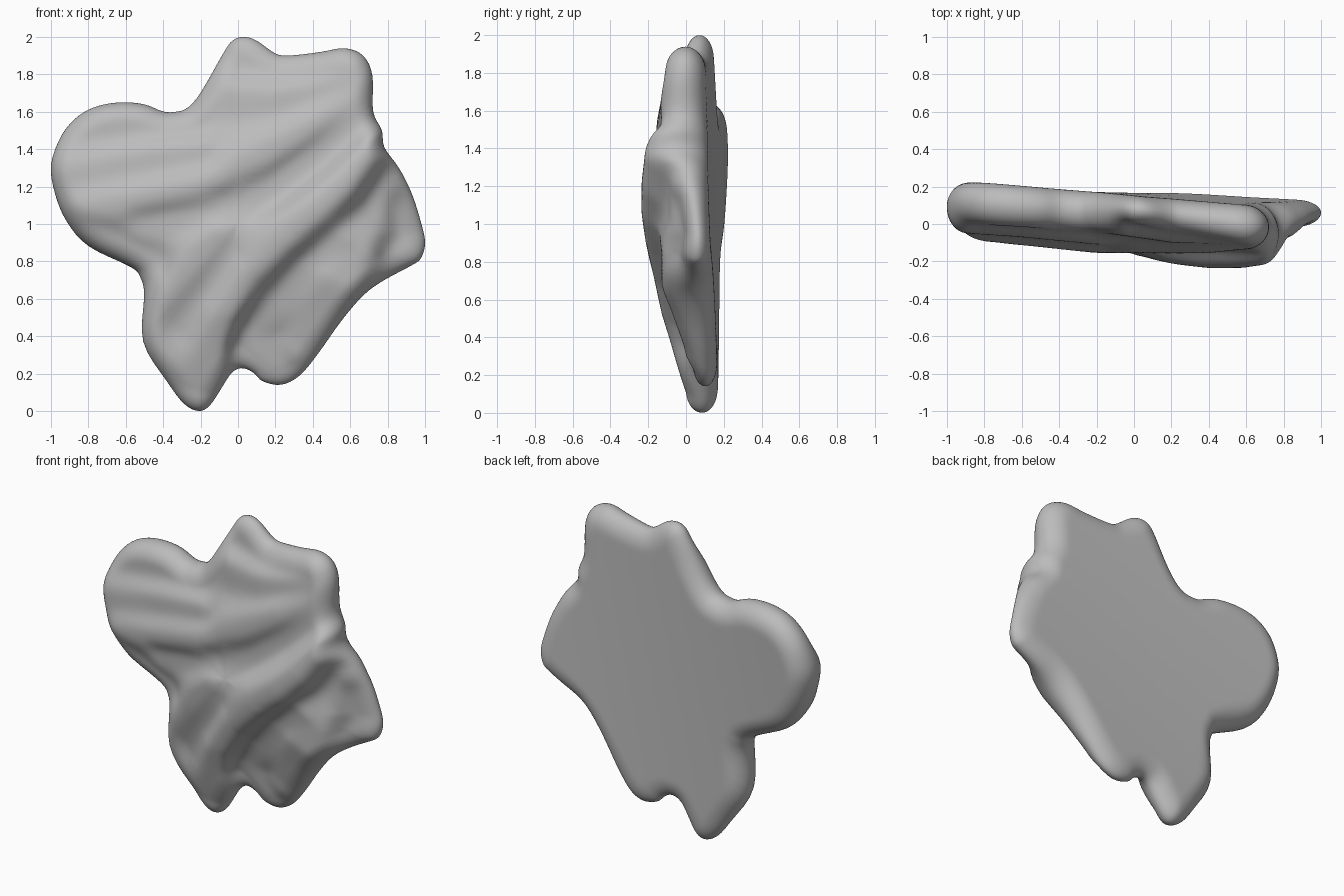
import bpy
import bmesh
import math
from mathutils import Vector

default_cube = bpy.data.objects.get("Cube")
if default_cube:
    bpy.data.objects.remove(default_cube, do_unlink=True)

# Silhouette of the lobed slab, clockwise from the top (x, z)
OUTLINE = [
    (.03, 2), (.1, 1.98), (.2, 1.91), (.28, 1.9), (.45, 1.92), (.57, 1.94),
    (.67, 1.9), (.72, 1.79), (.72, 1.6), (.77, 1.5), (.78, 1.41), (.86, 1.3),
    (.93, 1.16), (.98, 1), (1, .9), (.98, .82), (.93, .78), (.78, .7),
    (.67, .62), (.55, .48), (.43, .31), (.33, .19), (.23, .14), (.13, .16),
    (.09, .2), (.03, .23), (-.03, .21), (-.09, .12), (-.15, .03), (-.21, 0),
    (-.29, .04), (-.38, .16), (-.51, .37), (-.5, .62), (-.52, .71),
    (-.57, .77), (-.8, .88), (-.92, 1.02), (-.98, 1.17), (-1, 1.32),
    (-.94, 1.48), (-.85, 1.58), (-.75, 1.63), (-.63, 1.65), (-.5, 1.64),
    (-.4, 1.6), (-.33, 1.6), (-.27, 1.62), (-.2, 1.7), (-.08, 1.91),
    (-.03, 1.98),
]

# Crests, creases and plateaus of the front, each a line of (x, z, y)
TOP_PLATEAU = [(.03, 1.9, 0), (.35, 1.84, -.06), (.62, 1.86, -.11)]
UPPER_PLATEAU = [(-.15, 1.65, -.05), (.2, 1.65, -.1), (.55, 1.74, -.11)]
LOBE_TOP = [(-.85, 1.5, 0), (-.5, 1.55, -.02), (-.25, 1.55, -.04)]
LOBE_PLATEAU = [(-.9, 1.25, -.05), (-.6, 1.3, -.07), (-.2, 1.38, -.11)]
UPPER_CREST = [(.68, 1.7, -.13), (.4, 1.52, -.16), (.15, 1.35, -.16),
               (-.2, 1.2, -.16), (-.75, 1.09, -.1)]
UPPER_CREASE = [(.67, 1.58, -.13), (.4, 1.37, -.12), (.15, 1.21, -.11),
                (-.2, 1.06, -.11), (-.5, 1, -.08)]
MAIN_CREST = [(.74, 1.42, -.22), (.58, 1.22, -.24), (.42, 1.06, -.24),
              (.25, .92, -.22), (.05, .75, -.18), (-.1, .52, -.13),
              (-.2, .1, 0)]
STEP_FOOT = [(.82, 1.24, -.08), (.72, 1.06, -.09), (.56, .94, -.14),
             (.36, .76, -.1), (.2, .55, -.04), (.05, .32, .03)]
LEFT_CREST = [(-.1, .95, -.16), (-.25, .75, -.13), (-.42, .52, -.08)]
LEFT_CREASE = [(-.06, .82, -.13), (-.2, .62, -.08), (-.35, .45, -.03)]
LOBE_UNDERSIDE = [(-.8, .95, -.05), (-.48, .78, -.05)]
RIGHT_CREST = [(.62, .84, -.13), (.5, .7, -.13), (.42, .54, -.07),
               (.32, .36, -.01)]
RIGHT_POINT = [(.87, 1.1, -.02), (.94, .95, 0), (.87, .82, -.02)]
LOWER_LOBE = [(.17, .36, .02), (.22, .22, .04)]
FRONT_LINES = [
    TOP_PLATEAU, UPPER_PLATEAU, LOBE_TOP, LOBE_PLATEAU, UPPER_CREST,
    UPPER_CREASE, MAIN_CREST, STEP_FOOT, LEFT_CREST, LEFT_CREASE,
    LOBE_UNDERSIDE, RIGHT_CREST, RIGHT_POINT, LOWER_LOBE,
]

CENTRE = Vector((0, 1))
RINGS = 44
STEPS = 4


def smooth_loop(points, steps):
    """Closed Catmull-Rom curve through the points."""
    pts = [Vector(p) for p in points]
    size = len(pts)
    loop = []
    for i in range(size):
        a, b, c, d = (pts[(i + k) % size] for k in (-1, 0, 1, 2))
        for s in range(steps):
            t = s / steps
            loop.append(b + (c - a) * t / 2
                        + (a * 2 - b * 5 + c * 4 - d) * t * t / 2
                        + (b * 3 - a - c * 3 + d) * t ** 3 / 2)
    return loop


def nearest_on_segment(p, a, b):
    """Distance to a segment and the position along it."""
    ab = b - a
    t = max(0, min(1, (p - a).dot(ab) / ab.length_squared))
    return (a + ab * t - p).length, t


def line_depth(p, line):
    """Distance to a feature line and its depth at the nearest spot."""
    best = (math.inf, 0)
    for start, end in zip(line, line[1:]):
        gap, t = nearest_on_segment(p, Vector(start[:2]), Vector(end[:2]))
        best = min(best, (gap, start[2] + (end[2] - start[2]) * t))
    return best


def front_depth(p):
    """Blend the feature lines into one soft folded surface."""
    total = weight_sum = 0
    for line in FRONT_LINES:
        gap, depth = line_depth(p, line)
        weight = (gap * gap + .006) ** -2
        total += weight * depth
        weight_sum += weight
    return total / weight_sum


def back_depth(p):
    """Nearly flat back, twisted rearward on the left lobe."""
    return .16 - .05 * p.x * p.y + .01 * p.x ** 2 + .01 * (1 - p.y)


def rounding(distance, radius):
    """Quarter-round falloff towards the rim."""
    inset = 1 - min(distance / radius, 1)
    return math.sqrt(max(0, 1 - inset * inset))


def edge_distance(p, loop):
    """Distance from a point to the closed outline."""
    return min(nearest_on_segment(p, loop[i - 1], b)[0]
               for i, b in enumerate(loop))


def middle_depth(p):
    return (front_depth(p) + back_depth(p)) / 2


rim = smooth_loop(OUTLINE, STEPS)
count = len(rim)
bm = bmesh.new()

# Rings of points from the rim to the centre, with depths for both sides
rim_verts = [bm.verts.new((p.x, middle_depth(p), p.y)) for p in rim]
front_rings = [rim_verts]
back_rings = [rim_verts]
for ring in range(1, RINGS):
    scale = 1 - (ring / RINGS) ** 2
    points = [CENTRE + (edge - CENTRE) * scale for edge in rim]
    front_ring, back_ring = [], []
    for p in points:
        gap = edge_distance(p, rim)
        front, back = front_depth(p), back_depth(p)
        middle = (front + back) / 2
        for verts, depth, radius in ((front_ring, front, .11),
                                     (back_ring, back, .13)):
            y = middle + (depth - middle) * rounding(gap, radius)
            verts.append(bm.verts.new((p.x, y, p.y)))
    front_rings.append(front_ring)
    back_rings.append(back_ring)

# Skin the folded front and the flat back
for rings, depth in ((front_rings, front_depth), (back_rings, back_depth)):
    hub = bm.verts.new((CENTRE.x, depth(CENTRE), CENTRE.y))
    for i in range(count):
        j = (i + 1) % count
        for outer, inner in zip(rings, rings[1:]):
            bm.faces.new((outer[i], outer[j], inner[j], inner[i]))
        bm.faces.new((rings[-1][i], rings[-1][j], hub))
bmesh.ops.recalc_face_normals(bm, faces=bm.faces)

mesh = bpy.data.meshes.new("folded_slab")
bm.to_mesh(mesh)
bm.free()
slab = bpy.data.objects.new("folded_slab", mesh)
bpy.context.collection.objects.link(slab)
for face in mesh.polygons:
    face.use_smooth = True

# Soften the folds a little
soften = slab.modifiers.new("soften", 'SMOOTH')
soften.factor = .5
soften.iterations = 4

# Single grey material
grey = bpy.data.materials.new("plain_grey")
grey.use_nodes = True
colour = (.5, .5, .5, 1)
grey.diffuse_color = colour
grey.node_tree.nodes["Principled BSDF"].inputs["Base Color"].default_value = colour
mesh.materials.append(grey)
